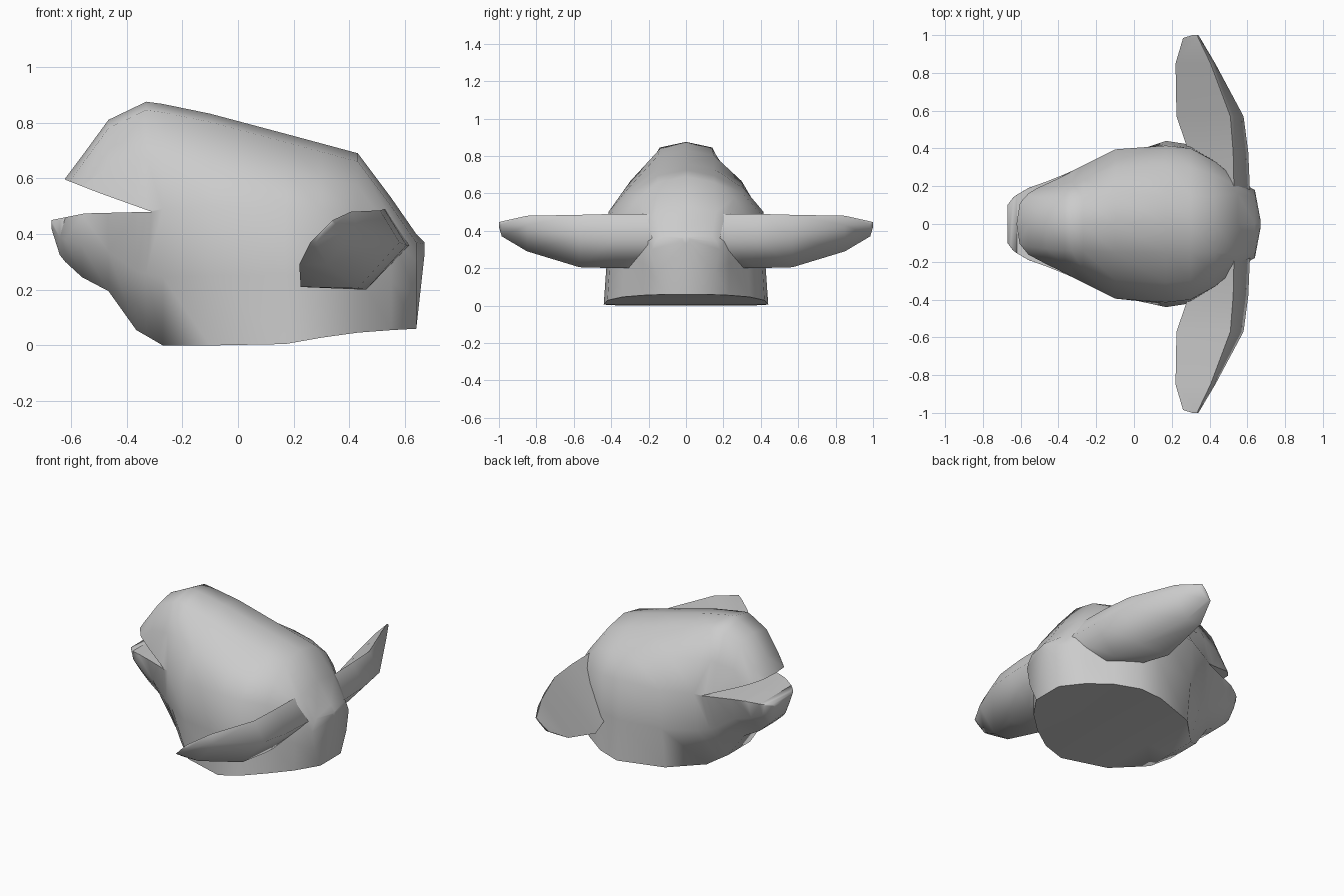
import bpy, bmesh

if "Cube" in bpy.data.objects:
    bpy.data.objects.remove(bpy.data.objects["Cube"])

grey = bpy.data.materials.new("plain_grey")
grey.use_nodes = True
grey.diffuse_color = (0.6, 0.6, 0.6, 1)
grey.node_tree.nodes["Principled BSDF"].inputs["Base Color"].default_value = (0.6, 0.6, 0.6, 1)


def loft(name, rings):
    """Skin a row of closed rings and cap both ends."""
    bm = bmesh.new()
    rows = [[bm.verts.new(p) for p in ring] for ring in rings]
    n = len(rows[0])
    for a, b in zip(rows, rows[1:]):
        for i in range(n):
            j = (i + 1) % n
            bm.faces.new((a[i], a[j], b[j], b[i]))
    bm.faces.new(rows[0])
    bm.faces.new(rows[-1])
    bmesh.ops.recalc_face_normals(bm, faces=bm.faces)
    mesh = bpy.data.meshes.new(name)
    bm.to_mesh(mesh)
    bm.free()
    mesh.materials.append(grey)
    obj = bpy.data.objects.new(name, mesh)
    bpy.context.collection.objects.link(obj)
    return obj


def smooth(obj, angle):
    bpy.ops.object.select_all(action='DESELECT')
    obj.select_set(True)
    bpy.context.view_layer.objects.active = obj
    bpy.ops.object.shade_smooth_by_angle(angle=angle)


def section(x, low, top, base, mid_z, mid, crown):
    """Domed cross-section: flat base, upright flanks, narrow crown."""
    drop = min(0.03, (top - mid_z) * 0.3)
    half = [(base, low),
            (0.3 * base + 0.7 * mid, (low + mid_z) / 2),
            (mid, mid_z),
            (0.6 * mid + 0.4 * crown, mid_z * 0.45 + (top - drop) * 0.55),
            (crown, top - drop)]
    right = [(x, y, z) for y, z in half]
    left = [(x, -y, z) for y, z in reversed(half)]
    return [(x, 0, low)] + right + [(x, 0, top)] + left


# Body: x, underside, top, base width, flank height, flank width, crown width
stations = [
    (-0.67, 0.42, 0.47, 0.07, 0.45, 0.10, 0.06),
    (-0.64, 0.325, 0.54, 0.07, 0.45, 0.14, 0.08),
    (-0.62, 0.30, 0.60, 0.07, 0.46, 0.155, 0.10),
    (-0.56, 0.245, 0.68, 0.07, 0.47, 0.19, 0.12),
    (-0.465, 0.195, 0.81, 0.09, 0.48, 0.225, 0.13),
    (-0.365, 0.055, 0.858, 0.11, 0.48, 0.265, 0.14),
    (-0.33, 0.035, 0.875, 0.13, 0.48, 0.28, 0.14),
    (-0.27, 0.0, 0.867, 0.18, 0.49, 0.31, 0.14),
    (-0.10, 0.0, 0.832, 0.35, 0.50, 0.395, 0.15),
    (0.17, 0.005, 0.76, 0.44, 0.50, 0.415, 0.15),
    (0.30, 0.028, 0.725, 0.42, 0.49, 0.40, 0.15),
    (0.43, 0.046, 0.69, 0.34, 0.47, 0.33, 0.15),
    (0.55, 0.055, 0.53, 0.23, 0.40, 0.23, 0.16),
    (0.64, 0.06, 0.40, 0.10, 0.30, 0.18, 0.14),
    (0.67, 0.33, 0.37, 0.01, 0.35, 0.02, 0.01),
]
body = loft("body", [section(*s) for s in stations])

# Open mouth: a wedge cut straight across the snout
wedge = [(-0.31, 0.48), (-0.55, 0.474), (-0.67, 0.45), (-0.9, 0.44),
         (-0.9, 0.71), (-0.62, 0.595), (-0.5, 0.548)]
cutter = loft("mouth_cutter", [[(x, y, z) for x, z in wedge] for y in (-1, 1)])
cutter.hide_render = True
cut = body.modifiers.new("mouth", 'BOOLEAN')
cut.operation = 'DIFFERENCE'
cut.solver = 'EXACT'
cut.object = cutter
bpy.context.view_layer.objects.active = body
bpy.ops.object.modifier_apply(modifier="mouth")
bpy.data.objects.remove(cutter)
smooth(body, 1.05)

# Fins: sections running outward, each front, top, rear and bottom (x, z)
fin_sections = [
    (0.15, [(0.33, 0.25), (0.53, 0.49), (0.615, 0.36), (0.46, 0.20)]),
    (0.38, [(0.29, 0.21), (0.525, 0.49), (0.605, 0.36), (0.46, 0.20)]),
    (0.57, [(0.225, 0.21), (0.51, 0.485), (0.58, 0.37), (0.43, 0.205)]),
    (0.85, [(0.22, 0.29), (0.405, 0.48), (0.43, 0.43), (0.32, 0.29)]),
    (0.985, [(0.26, 0.37), (0.34, 0.45), (0.35, 0.435), (0.28, 0.37)]),
    (1.0, [(0.31, 0.42), (0.335, 0.445), (0.34, 0.44), (0.32, 0.42)]),
]
for name, side in (("left_fin", 1), ("right_fin", -1)):
    fin = loft(name, [[(x, side * y, z) for x, z in pts] for y, pts in fin_sections])
    smooth(fin, 1.5)
